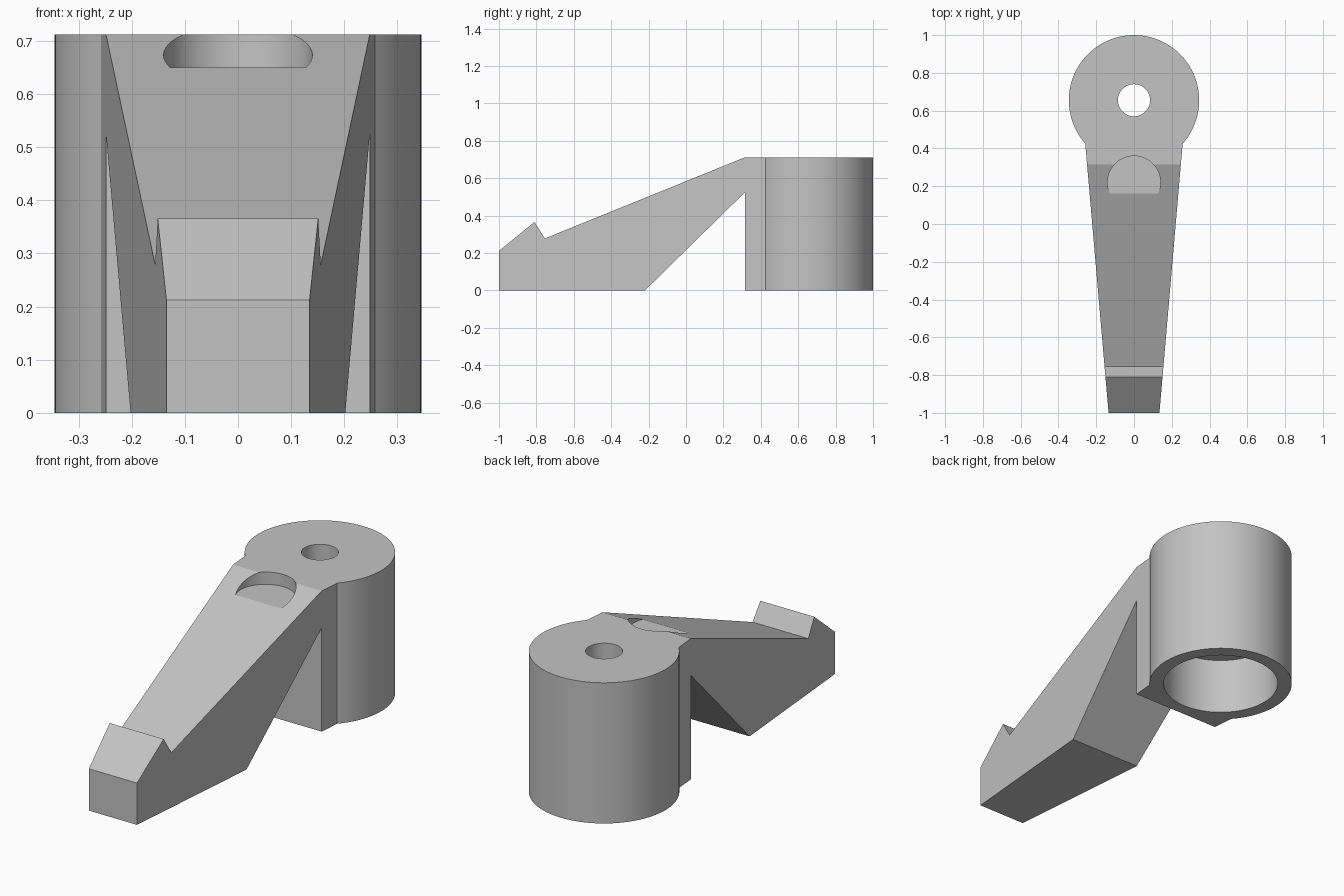
import bpy, bmesh
from math import sin, cos, pi, atan2
from mathutils import Vector

cube = bpy.data.objects.get("Cube")
if cube:
    bpy.data.objects.remove(cube, do_unlink=True)

HEIGHT = 0.712
HUB_Y, HUB_R = 0.655, 0.345
SEGMENTS = 96

grey = bpy.data.materials.new("plain grey")
grey.use_nodes = True
colour = (0.55, 0.55, 0.55, 1)
grey.diffuse_color = colour
grey.node_tree.nodes["Principled BSDF"].inputs["Base Color"].default_value = colour


def prism(name, outline, direction):
    """Extrude a closed outline of 3D points along a direction."""
    bm = bmesh.new()
    face = bm.faces.new([bm.verts.new(p) for p in outline])
    extruded = bmesh.ops.extrude_face_region(bm, geom=[face], use_keep_orig=True)
    moved = [v for v in extruded["geom"] if isinstance(v, bmesh.types.BMVert)]
    bmesh.ops.translate(bm, verts=moved, vec=Vector(direction))
    bmesh.ops.recalc_face_normals(bm, faces=bm.faces[:])
    mesh = bpy.data.meshes.new(name)
    bm.to_mesh(mesh)
    bm.free()
    mesh.materials.append(grey)
    obj = bpy.data.objects.new(name, mesh)
    bpy.context.collection.objects.link(obj)
    return obj


def arc(y, z, radius, start=0, sweep=2 * pi, count=SEGMENTS):
    return [(radius * cos(start + sweep * i / count),
             y + radius * sin(start + sweep * i / count), z) for i in range(count)]


def cylinder(name, y, radius, bottom, top):
    return prism(name, arc(y, bottom, radius), (0, 0, top - bottom))


def combine(target, tool, operation):
    """Apply a boolean and remove its helper."""
    tool.hide_render = True
    mod = target.modifiers.new(tool.name, "BOOLEAN")
    mod.operation, mod.solver, mod.object = operation, "EXACT", tool
    bpy.context.view_layer.objects.active = target
    bpy.ops.object.modifier_apply(modifier=mod.name)
    bpy.data.objects.remove(tool, do_unlink=True)


# Side profile: hooked toe, sloping arm, undercut and hub block
side = [(-1, 0), (-0.22, 0), (0.315, 0.525), (0.315, 0), (1.1, 0),
        (1.1, HEIGHT), (0.315, HEIGHT), (-0.755, 0.278), (-0.81, 0.366), (-1, 0.212)]
lever = prism("lever_arm_and_hub", [(-0.5, y, z) for y, z in side], (1, 0, 0))

# Plan shape: round hub merging into a tapered arm
join_x, join_y, toe_x = 0.258, 0.425, 0.126
start = atan2(join_y - HUB_Y, join_x)
plan = arc(HUB_Y, -0.1, HUB_R, start, pi - 2 * start)
plan += [(-join_x, join_y, -0.1), (-toe_x, -1.1, -0.1), (toe_x, -1.1, -0.1)]
combine(lever, prism("plan_cutter", plan, (0, 0, 1)), "INTERSECT")

# Hub bore from below, small through hole, and round pocket on the arm
for cutter in (cylinder("bore_cutter", HUB_Y, 0.277, -0.1, 0.29),
               cylinder("hole_cutter", HUB_Y, 0.085, 0.2, 0.9),
               cylinder("pocket_cutter", 0.22, 0.14, 0.65, 0.9)):
    combine(lever, cutter, "DIFFERENCE")

# Smooth round walls with crisp edges
bpy.ops.object.select_all(action="DESELECT")
lever.select_set(True)
bpy.context.view_layer.objects.active = lever
bpy.ops.object.shade_smooth_by_angle(angle=pi / 9)
